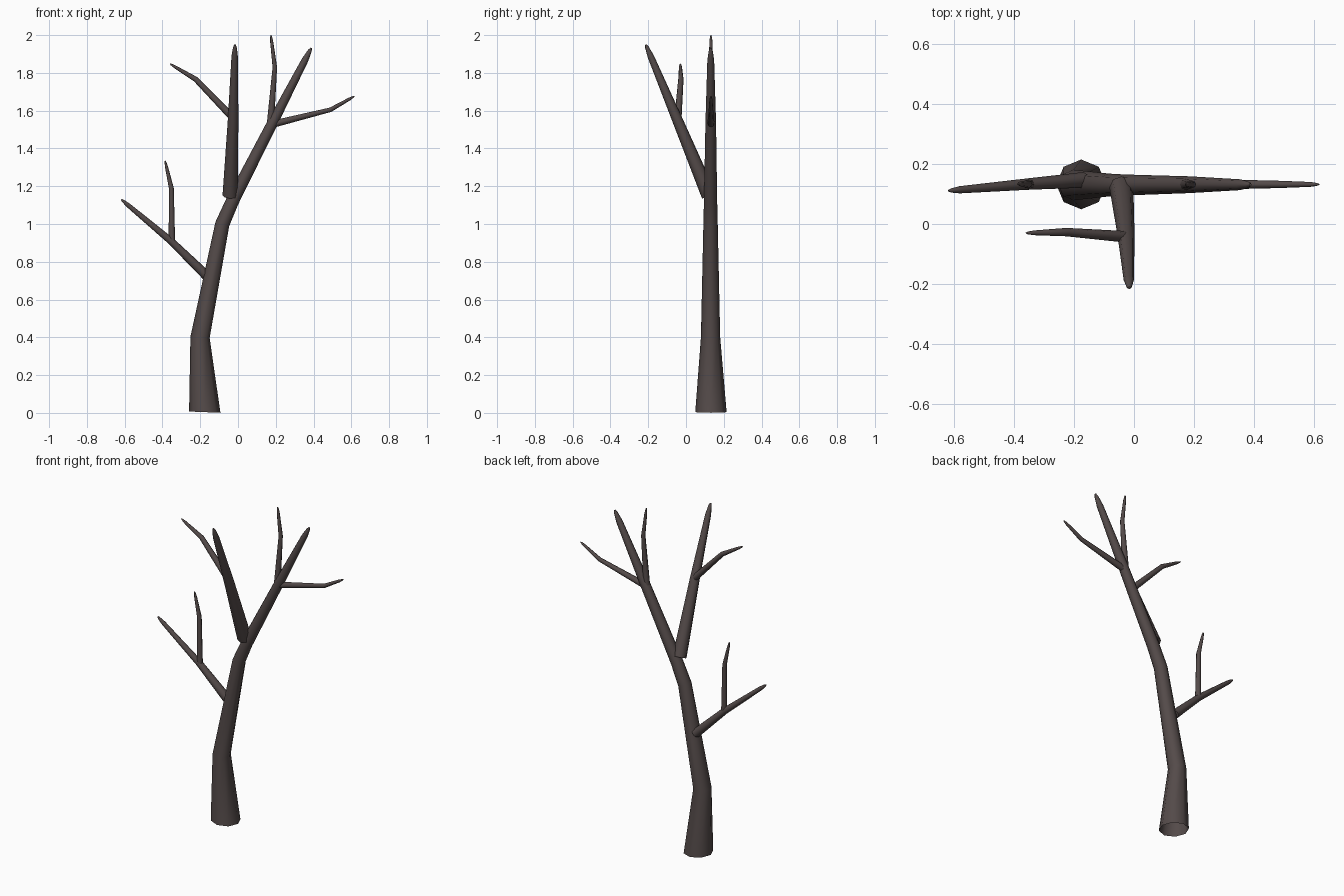
import bpy, bmesh, math
from mathutils import Vector

if "Cube" in bpy.data.objects:
    bpy.data.objects.remove(bpy.data.objects["Cube"])

SIDES = 8
bark = bpy.data.materials.new("dark bark")
bark.diffuse_color = (0.088, 0.069, 0.067, 1)
bark.use_nodes = True
bark.node_tree.nodes["Principled BSDF"].inputs["Base Color"].default_value = bark.diffuse_color


def limb(name, points, cap_start=True):
    """Tapered eight-sided tube through (x, y, z, radius) points, ending in a blunt tip."""
    pts = [Vector(p[:3]) for p in points]
    rad = [p[3] for p in points]
    # blunt tip: two narrowing rings just before the end point
    end, last = pts[-1], pts[-2]
    length = (end - last).length
    step = (end - last).normalized()
    r = rad[-1]
    t = min(4.0 * r, length * 0.4)
    pts[-1:] = [end - step * t, end - step * t * 0.25, end]
    rad[-1:] = [r, r * 0.6, r * 0.25]

    bm = bmesh.new()
    rings, u = [], None
    for i, p in enumerate(pts):
        a = pts[max(i - 1, 0)]
        b = pts[min(i + 1, len(pts) - 1)]
        d = (p - a).normalized() + (b - p).normalized()
        d.normalize()
        if i == 0 and not cap_start:
            d = Vector((0.04, 0, 1)).normalized()   # nearly level foot
        if u is None:
            u = Vector((0, 1, 0))
        u = (u - d * u.dot(d)).normalized()
        v = d.cross(u)
        rings.append([bm.verts.new(p + rad[i] * (u * math.cos(k * math.tau / SIDES)
                                                 + v * math.sin(k * math.tau / SIDES)))
                      for k in range(SIDES)])
    for lo, hi in zip(rings, rings[1:]):
        for k in range(SIDES):
            n = (k + 1) % SIDES
            bm.faces.new((lo[k], lo[n], hi[n], hi[k]))
    bm.faces.new(rings[-1])
    if cap_start:
        bm.faces.new(rings[0][::-1])
    bm.normal_update()
    for f in bm.faces:
        f.smooth = len(f.verts) == 4
    me = bpy.data.meshes.new(name)
    bm.to_mesh(me)
    bm.free()
    me.materials.append(bark)
    ob = bpy.data.objects.new(name, me)
    bpy.context.collection.objects.link(ob)
    return ob


# trunk, running on into the right-hand bough; open underneath
limb("trunk", [(-0.176, 0.132, 0.004, 0.083), (-0.201, 0.13, 0.40, 0.051),
               (-0.083, 0.13, 1.00, 0.038), (-0.03, 0.13, 1.12, 0.035),
               (0.185, 0.131, 1.54, 0.028), (0.388, 0.131, 1.932, 0.018)], cap_start=False)

# bough leaning to the front
limb("front_bough", [(-0.042, 0.122, 1.15, 0.040), (-0.026, -0.045, 1.55, 0.028),
                     (-0.016, -0.213, 1.95, 0.017)])

# low bough on the left
limb("left_bough", [(-0.168, 0.147, 0.728, 0.026), (-0.355, 0.133, 0.91, 0.019),
                    (-0.618, 0.111, 1.13, 0.012)])

# thin twigs
limb("left_twig", [(-0.35, 0.133, 0.91, 0.017), (-0.353, 0.133, 1.19, 0.013),
                   (-0.386, 0.134, 1.335, 0.008)])
limb("front_twig", [(-0.035, -0.042, 1.57, 0.019), (-0.225, -0.027, 1.767, 0.014),
                    (-0.36, -0.03, 1.848, 0.008)])
limb("upright_twig", [(0.172, 0.132, 1.535, 0.019), (0.195, 0.132, 1.83, 0.012),
                      (0.174, 0.132, 2.0, 0.008)])
limb("right_twig", [(0.19, 0.132, 1.53, 0.019), (0.49, 0.132, 1.605, 0.012),
                    (0.617, 0.132, 1.677, 0.008)])
